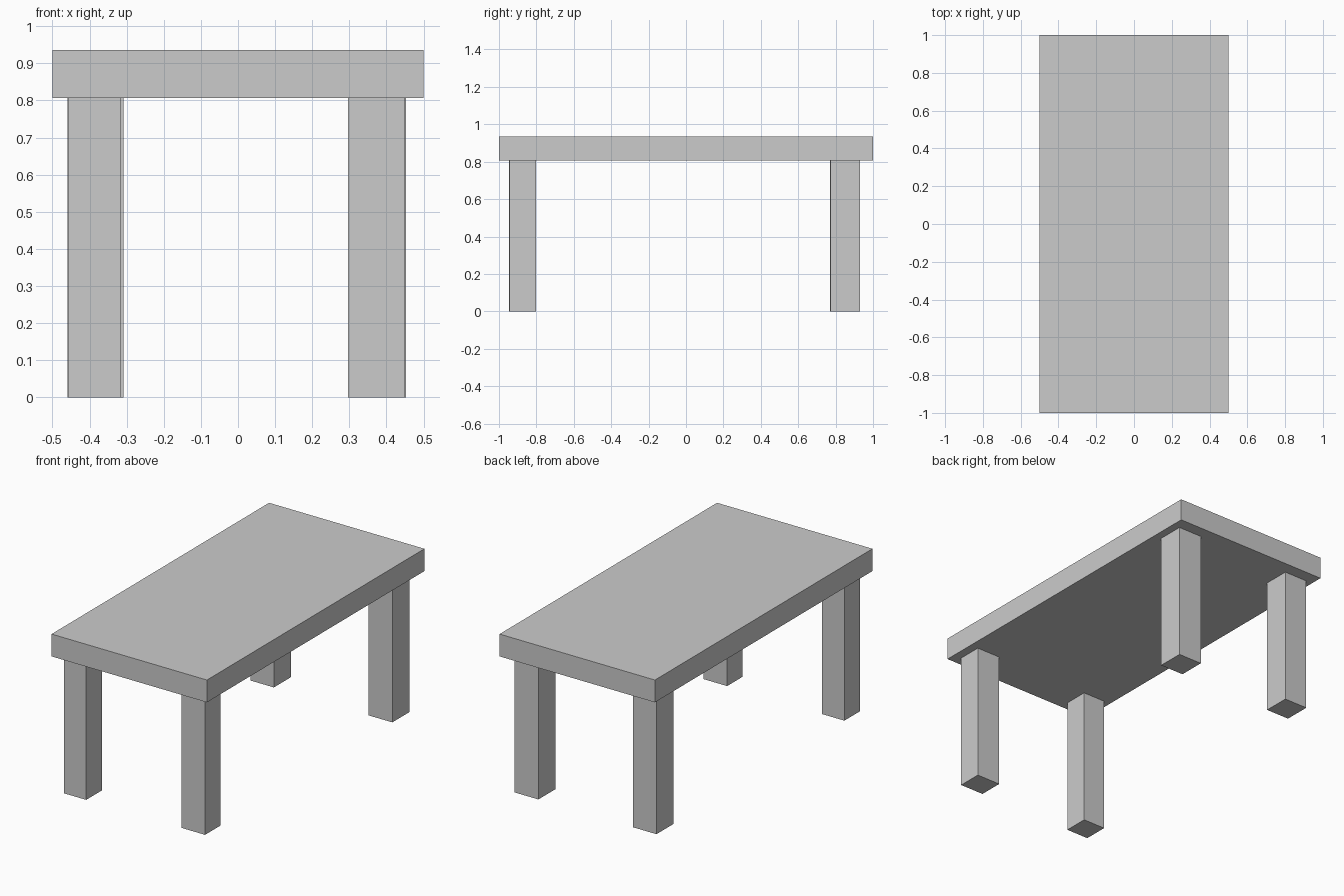
import bpy

if "Cube" in bpy.data.objects:
    bpy.data.objects.remove(bpy.data.objects["Cube"])


def box(name, x0, x1, y0, y1, z0, z1):
    bpy.ops.mesh.primitive_cube_add(size=1)
    obj = bpy.context.object
    obj.name = name
    obj.location = ((x0 + x1) / 2, (y0 + y1) / 2, (z0 + z1) / 2)
    obj.scale = (x1 - x0, y1 - y0, z1 - z0)
    return obj


LEG_TOP = 0.806
HEIGHT = 0.936

# Table top slab
box("table_top", -0.5, 0.5, -1.0, 1.0, LEG_TOP, HEIGHT)

# Four slightly uneven square legs: x range, y range
legs = {
    "front_left_leg": (-0.458, -0.315, -0.946, -0.802),
    "front_right_leg": (0.296, 0.449, -0.944, -0.801),
    "back_left_leg": (-0.459, -0.309, 0.771, 0.927),
    "back_right_leg": (0.300, 0.453, 0.772, 0.929),
}
for name, (x0, x1, y0, y1) in legs.items():
    box(name, x0, x1, y0, y1, 0.0, LEG_TOP)
